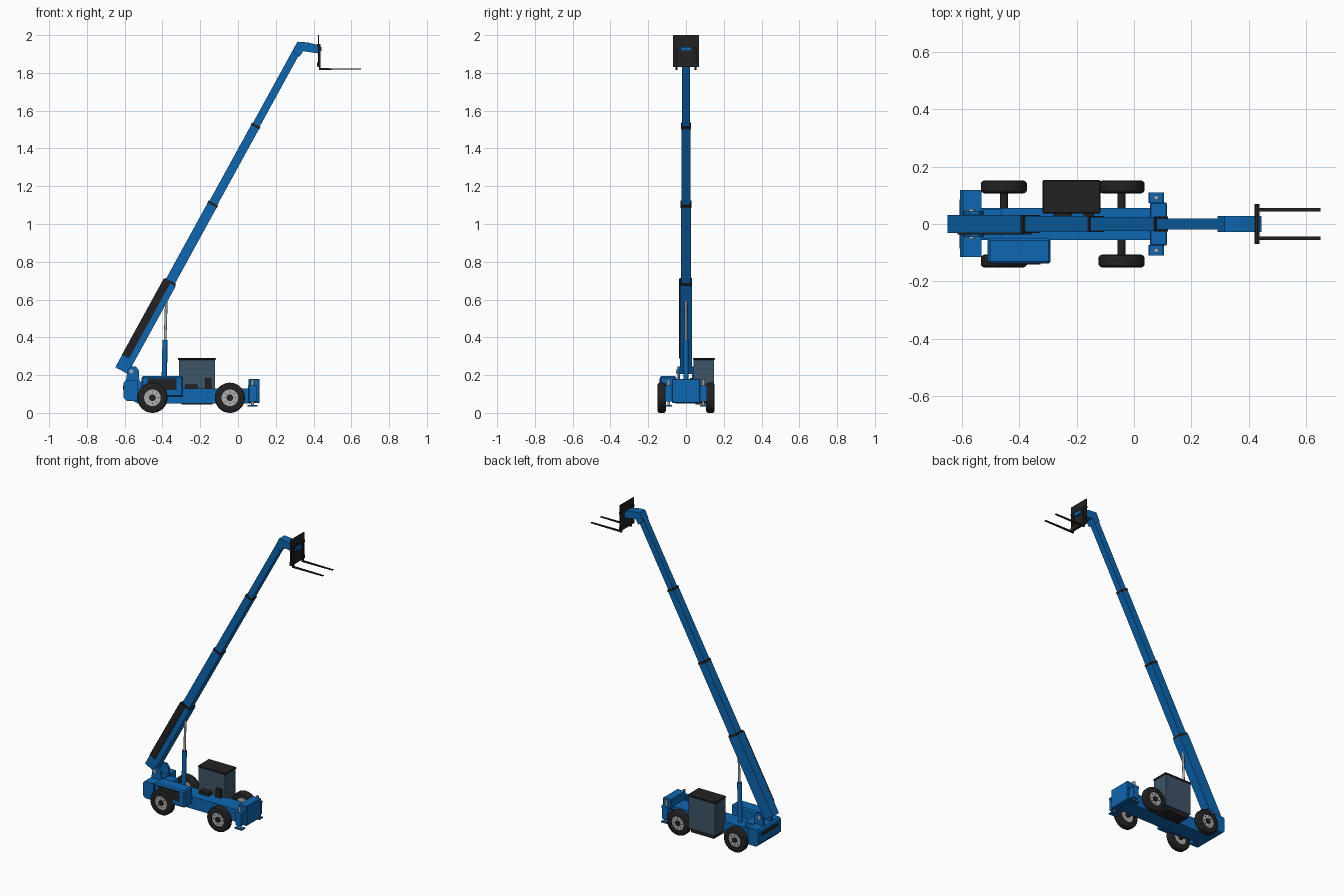
import bpy, bmesh, math
from mathutils import Matrix, Vector

if "Cube" in bpy.data.objects:
    bpy.data.objects.remove(bpy.data.objects["Cube"])


def material(name, rgb):
    m = bpy.data.materials.new(name)
    m.diffuse_color = (*rgb, 1)
    m.use_nodes = True
    m.node_tree.nodes["Principled BSDF"].inputs["Base Color"].default_value = m.diffuse_color
    return m


BLUE = material("blue paint", (0.004, 0.135, 0.44))
BLACK = material("black", (0.016, 0.016, 0.017))
GLASS = material("dark glass", (0.048, 0.089, 0.133))
GREY = material("light grey metal", (0.42, 0.43, 0.43))


def finish(name, bm, mat, smooth=False):
    bmesh.ops.recalc_face_normals(bm, faces=bm.faces)
    me = bpy.data.meshes.new(name)
    bm.to_mesh(me)
    bm.free()
    me.materials.append(mat)
    if smooth:
        for p in me.polygons:
            p.use_smooth = True
        me.set_sharp_from_angle(angle=math.radians(30))
    ob = bpy.data.objects.new(name, me)
    bpy.context.collection.objects.link(ob)
    return ob


def box(name, x, y, z, mat, bevel=0, matrix=None):
    bm = bmesh.new()
    size = Matrix.Diagonal((x[1] - x[0], y[1] - y[0], z[1] - z[0], 1))
    mid = Matrix.Translation(((x[0] + x[1]) / 2, (y[0] + y[1]) / 2, (z[0] + z[1]) / 2))
    bmesh.ops.create_cube(bm, size=1, matrix=mid @ size)
    if bevel:
        bmesh.ops.bevel(bm, geom=bm.edges[:], offset=bevel, segments=1, affect='EDGES')
    if matrix:
        bm.transform(matrix)
    return finish(name, bm, mat)


def prism(name, pts, y0, y1, mat):
    """Side profile in x, z extruded along y."""
    bm = bmesh.new()
    f = bm.faces.new([bm.verts.new((px, y0, pz)) for px, pz in pts])
    ext = bmesh.ops.extrude_face_region(bm, geom=[f])
    bmesh.ops.translate(bm, vec=(0, y1 - y0, 0),
                        verts=[v for v in ext['geom'] if isinstance(v, bmesh.types.BMVert)])
    return finish(name, bm, mat)


def rod(name, a, b, r, mat, n=20):
    a, b = Vector(a), Vector(b)
    bm = bmesh.new()
    m = Matrix.Translation((a + b) / 2) @ (b - a).to_track_quat('Z', 'Y').to_matrix().to_4x4()
    bmesh.ops.create_cone(bm, cap_ends=True, segments=n, radius1=r, radius2=r,
                          depth=(b - a).length, matrix=m)
    return finish(name, bm, mat, True)


def lathe_y(name, prof, centre, mat, n=32):
    """Closed profile of (radius, y) spun about the y axis."""
    bm = bmesh.new()
    rings = [[bm.verts.new((centre[0] + r * math.cos(2 * math.pi * i / n), centre[1] + y,
                            centre[2] + r * math.sin(2 * math.pi * i / n))) for r, y in prof]
             for i in range(n)]
    for i in range(n):
        a, b = rings[i], rings[(i + 1) % n]
        for j in range(len(prof)):
            k = (j + 1) % len(prof)
            bm.faces.new((a[j], a[k], b[k], b[j]))
    return finish(name, bm, mat, True)


# Chassis and rear counterweight
prism("chassis", [(-0.55, 0.06), (-0.53, 0.05), (0.08, 0.05), (0.08, 0.13), (-0.55, 0.13)],
      -0.055, 0.055, BLUE)
prism("counterweight", [(-0.605, 0.08), (-0.59, 0.063), (-0.53, 0.063), (-0.53, 0.172),
                        (-0.595, 0.172), (-0.605, 0.16)], -0.115, 0.118, BLUE)
box("rear_light_bar", (-0.608, -0.603), (-0.085, 0.085), (0.125, 0.145), BLACK)
box("boom_pedestal", (-0.555, -0.46), (-0.05, 0.05), (0.12, 0.165), BLUE)

# Boom pivot brackets
for s in (-1, 1):
    y0, y1 = sorted((s * 0.033, s * 0.046))
    prism("boom_bracket", [(-0.595, 0.16), (-0.585, 0.225), (-0.57, 0.245), (-0.54, 0.245),
                           (-0.525, 0.225), (-0.52, 0.13), (-0.59, 0.13)], y0, y1, BLUE)
    rod("pivot_pin", (-0.565, s * 0.04, 0.22), (-0.565, s * 0.052, 0.22), 0.011, GREY)

# Front block with stabilisers
box("front_block", (0.055, 0.115), (-0.075, 0.075), (0.052, 0.18), BLUE, 0.004)
for s in (-1, 1):
    y0, y1 = sorted((s * 0.073, s * 0.11))
    box("stabiliser_post", (0.058, 0.097), (y0, y1), (0.06, 0.13), BLUE)
    box("stabiliser_cap", (0.052, 0.1), (y0, y1), (0.13, 0.145), BLUE)
    rod("stabiliser_rod", (0.077, s * 0.092, 0.145), (0.077, s * 0.092, 0.178), 0.008, GREY)
    rod("stabiliser_leg", (0.077, s * 0.092, 0.04), (0.077, s * 0.092, 0.065), 0.007, GREY)
    box("stabiliser_foot", (0.05, 0.104), (y0, y1), (0.034, 0.041), BLUE)

# Engine housing
box("engine_housing", (-0.51, -0.29), (-0.138, -0.05), (0.085, 0.195), BLUE, 0.008)
box("engine_grille", (-0.48, -0.325), (-0.141, -0.137), (0.12, 0.183), BLACK)

# Cab
box("cab_base", (-0.30, -0.135), (0.05, 0.14), (0.045, 0.075), BLACK)
box("cab_windows", (-0.313, -0.123), (0.04, 0.148), (0.07, 0.282), GLASS)
box("cab_roof", (-0.318, -0.117), (0.037, 0.153), (0.28, 0.291), BLACK, 0.003)
box("cab_step", (-0.28, -0.215), (0.0, 0.04), (0.13, 0.15), BLACK)
box("cab_lever_box", (-0.175, -0.14), (0.02, 0.04), (0.13, 0.185), BLACK)

# Wheels and axles
TYRE = [(0.044, -0.021), (0.068, -0.0225), (0.076, -0.019), (0.08, -0.013), (0.08, 0.013),
        (0.076, 0.019), (0.068, 0.0225), (0.044, 0.021)]
for x in (-0.453, -0.043):
    rod("axle", (x, -0.125, 0.08), (x, 0.125, 0.08), 0.014, BLACK)
    for s in (-1, 1):
        y = s * 0.129
        lathe_y("tyre", TYRE, (x, y, 0.08), BLACK)
        rod("wheel_rim", (x, y - 0.017, 0.08), (x, y + 0.017, 0.08), 0.045, GREY, 32)
        rod("hub_cap", (x, y, 0.08), (x, y + s * 0.021, 0.08), 0.018, BLACK)
        for i in range(8):
            a = math.tau * i / 8
            bx, bz = x + 0.031 * math.cos(a), 0.08 + 0.031 * math.sin(a)
            rod("wheel_bolt", (bx, y, bz), (bx, y + s * 0.019, bz), 0.003, BLACK, 6)

# Telescopic boom: local x runs along the boom from its lower end
ANGLE = math.radians(61.25)
BOOM = Matrix.Translation((-0.617, 0, 0.224)) @ Matrix.Rotation(-ANGLE, 4, 'Y')
SECTIONS = [(0.0, 0.53, 0.031, 0.037), (0.45, 1.0, 0.0275, 0.027),
            (0.95, 1.472, 0.025, 0.0235), (1.42, 1.945, 0.02, 0.0205)]
for i, (a, b, w, h) in enumerate(SECTIONS):
    box(f"boom_section_{i + 1}", (a, b), (-w, w), (-h, h), BLUE, 0, BOOM)
    if i < 3:
        h2 = min(h, 0.031) + 0.002
        box(f"boom_collar_{i + 1}", (b - 0.002, b + 0.012), (-w - 0.001, w + 0.001),
            (-h2, h2), BLACK, 0, BOOM)
box("hose_tray", (0.075, 0.535), (-0.036, -0.03), (-0.004, 0.038), BLACK, 0, BOOM)

# Lift cylinder
rod("lift_barrel", (-0.392, 0, 0.11), (-0.386, 0, 0.385), 0.014, BLUE)
rod("lift_rod", (-0.386, 0, 0.38), (-0.379, 0, 0.61), 0.007, GREY)
rod("lift_pin", (-0.379, -0.02, 0.605), (-0.379, 0.02, 0.605), 0.009, GREY)

# Boom head, carriage and forks
prism("boom_head", [(0.29, 1.915), (0.315, 1.965), (0.37, 1.961), (0.425, 1.947),
                    (0.425, 1.903), (0.345, 1.915), (0.325, 1.885)], -0.028, 0.028, BLUE)
box("tilt_mount", (0.42, 0.443), (-0.028, 0.028), (1.915, 1.937), BLUE)
box("carriage_plate", (0.423, 0.43), (-0.07, 0.07), (1.832, 2.0), BLACK)
box("carriage_frame", (0.419, 0.436), (-0.07, 0.07), (1.835, 1.855), BLACK)
box("carriage_rail", (0.419, 0.436), (-0.07, 0.07), (1.94, 1.952), BLACK)
for s in (-1, 1):
    y0, y1 = sorted((s * 0.044, s * 0.055))
    prism("fork", [(0.428, 1.816), (0.65, 1.818), (0.65, 1.823), (0.438, 1.825),
                   (0.438, 1.95), (0.428, 1.95)], y0, y1, BLACK)
